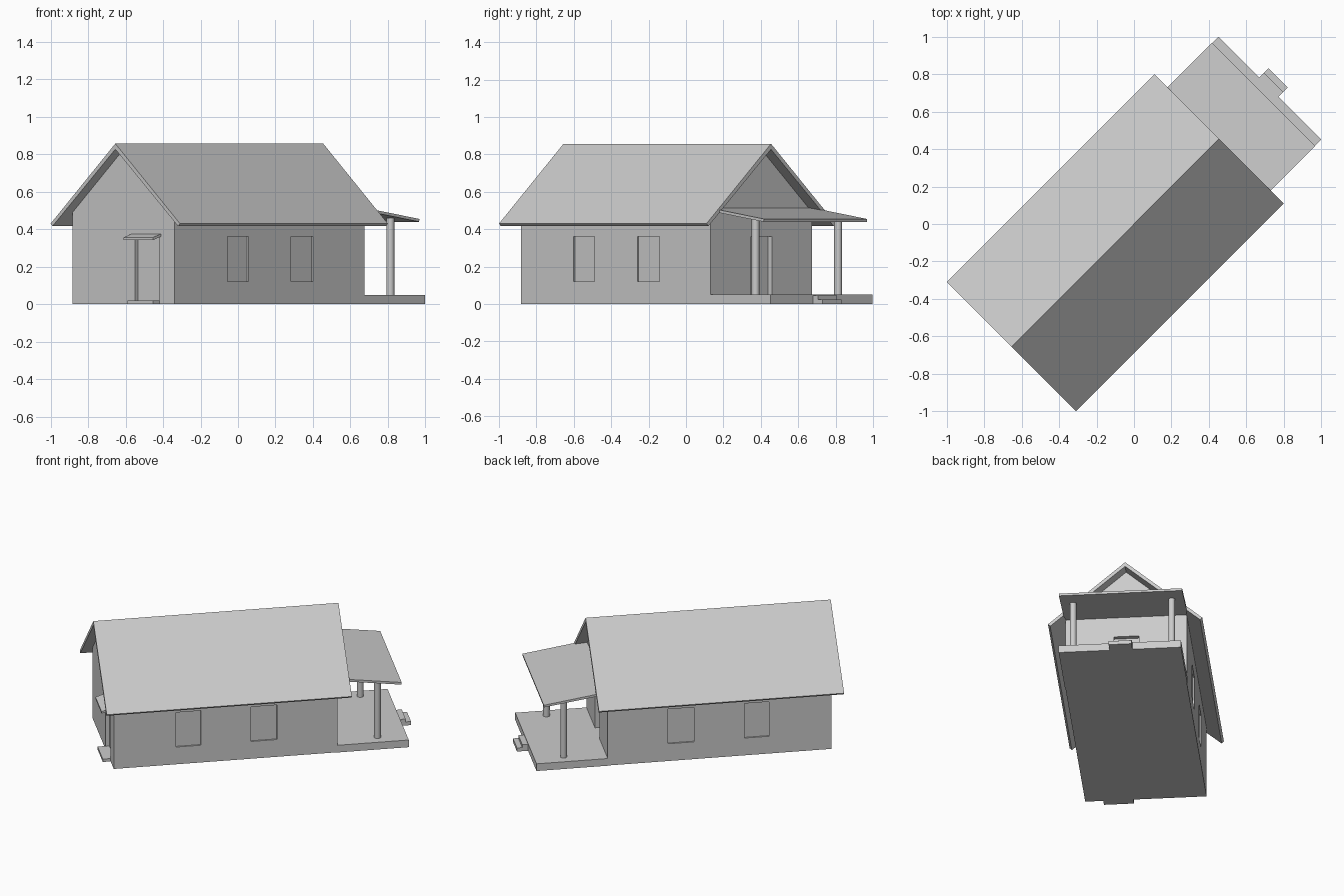
import bpy, bmesh, math
from mathutils import Matrix, Vector

if "Cube" in bpy.data.objects:
    bpy.data.objects.remove(bpy.data.objects["Cube"], do_unlink=True)

grey = bpy.data.materials.new("plain_grey")
grey.use_nodes = True
colour = (0.6, 0.6, 0.6, 1)
grey.diffuse_color = colour
grey.node_tree.nodes["Principled BSDF"].inputs["Base Color"].default_value = colour

# The house is built along X, then turned to stand diagonally
TURN = Matrix.Rotation(math.radians(45), 4, "Z")


def finish(name, bm):
    bmesh.ops.recalc_face_normals(bm, faces=bm.faces)
    bm.transform(TURN)
    mesh = bpy.data.meshes.new(name)
    bm.to_mesh(mesh)
    bm.free()
    mesh.materials.append(grey)
    obj = bpy.data.objects.new(name, mesh)
    bpy.context.collection.objects.link(obj)
    return obj


def extrude(bm, points, offset):
    face = bm.faces.new([bm.verts.new(p) for p in points])
    new = bmesh.ops.extrude_face_region(bm, geom=[face])["geom"]
    bmesh.ops.translate(bm, vec=Vector(offset),
                        verts=[g for g in new if isinstance(g, bmesh.types.BMVert)])


def add_box(bm, x0, x1, y0, y1, z0, z1):
    extrude(bm, [(x0, y0, z0), (x1, y0, z0), (x1, y1, z0), (x0, y1, z0)], (0, 0, z1 - z0))


def box(name, *size):
    bm = bmesh.new()
    add_box(bm, *size)
    return finish(name, bm)


def along_x(name, profile, x0, x1):
    bm = bmesh.new()
    extrude(bm, [(x0, y, z) for y, z in profile], (x1 - x0, 0, 0))
    return finish(name, bm)


def along_y(name, profile, y0, y1):
    bm = bmesh.new()
    extrude(bm, [(x, y0, z) for x, z in profile], (0, y1 - y0, 0))
    return finish(name, bm)


FRONT, BACK, SIDE = -0.863, 0.569, 0.384
RIDGE, SLOPE = 0.857, 0.875

# Walls with gable ends
eave = RIDGE - 0.03 - SLOPE * SIDE
walls = along_x("walls", [(-SIDE, 0), (SIDE, 0), (SIDE, eave), (0, RIDGE - 0.03),
                          (-SIDE, eave)], FRONT, BACK)

# Recesses for doors and windows
bm = bmesh.new()
add_box(bm, FRONT - 0.1, FRONT + 0.025, -0.265, -0.085, 0.02, 0.36)
add_box(bm, BACK - 0.03, BACK + 0.1, -0.078, 0.08, 0.05, 0.36)
for side in (-1, 1):
    inner, outer = sorted((side * (SIDE - 0.01), side * (SIDE + 0.1)))
    for x0, x1 in ((-0.465, -0.306), (0.016, 0.182)):
        add_box(bm, x0, x1, inner, outer, 0.12, 0.36)
cutter = finish("opening_cutter", bm)
cutter.hide_render = True
cutter.hide_set(True)
cut = walls.modifiers.new("openings", "BOOLEAN")
cut.operation = "DIFFERENCE"
cut.solver = "EXACT"
cut.object = cutter
graph = bpy.context.evaluated_depsgraph_get()
walls.data = bpy.data.meshes.new_from_object(walls.evaluated_get(graph))
walls.modifiers.clear()
bpy.data.objects.remove(cutter, do_unlink=True)

# Gable roof
half = 0.488
low = RIDGE - SLOPE * half
along_x("roof", [(-half, low), (0, RIDGE), (half, low), (half - 0.014, low - 0.014),
                 (0, RIDGE - 0.03), (0.014 - half, low - 0.014)], -0.926, 0.643)

# Porch floor, roof, posts and steps
box("porch_floor", BACK, 1.025, -0.387, 0.387, 0, 0.05)
along_y("porch_roof", [(BACK, 0.514), (0.979, 0.455), (0.977, 0.44), (BACK, 0.498)],
        -0.39, 0.39)
for side, label in ((-1, "right"), (1, "left")):
    bm = bmesh.new()
    bmesh.ops.create_cone(bm, cap_ends=True, segments=16, radius1=0.021, radius2=0.021,
                          depth=0.41, matrix=Matrix.Translation((0.838, side * 0.312, 0.255)))
    post = finish(label + "_porch_post", bm)
    for face in post.data.polygons:
        face.use_smooth = len(face.vertices) == 4
along_y("porch_steps", [(1.025, 0), (1.096, 0), (1.096, 0.025), (1.062, 0.025),
                        (1.062, 0.045), (1.025, 0.045)], -0.065, 0.08)

# Front door step and sloping canopy
box("door_step", FRONT - 0.05, FRONT, -0.27, -0.08, 0, 0.02)
along_y("door_canopy", [(FRONT, 0.375), (FRONT - 0.06, 0.357), (FRONT - 0.06, 0.343),
                        (FRONT, 0.361)], -0.283, -0.06)
